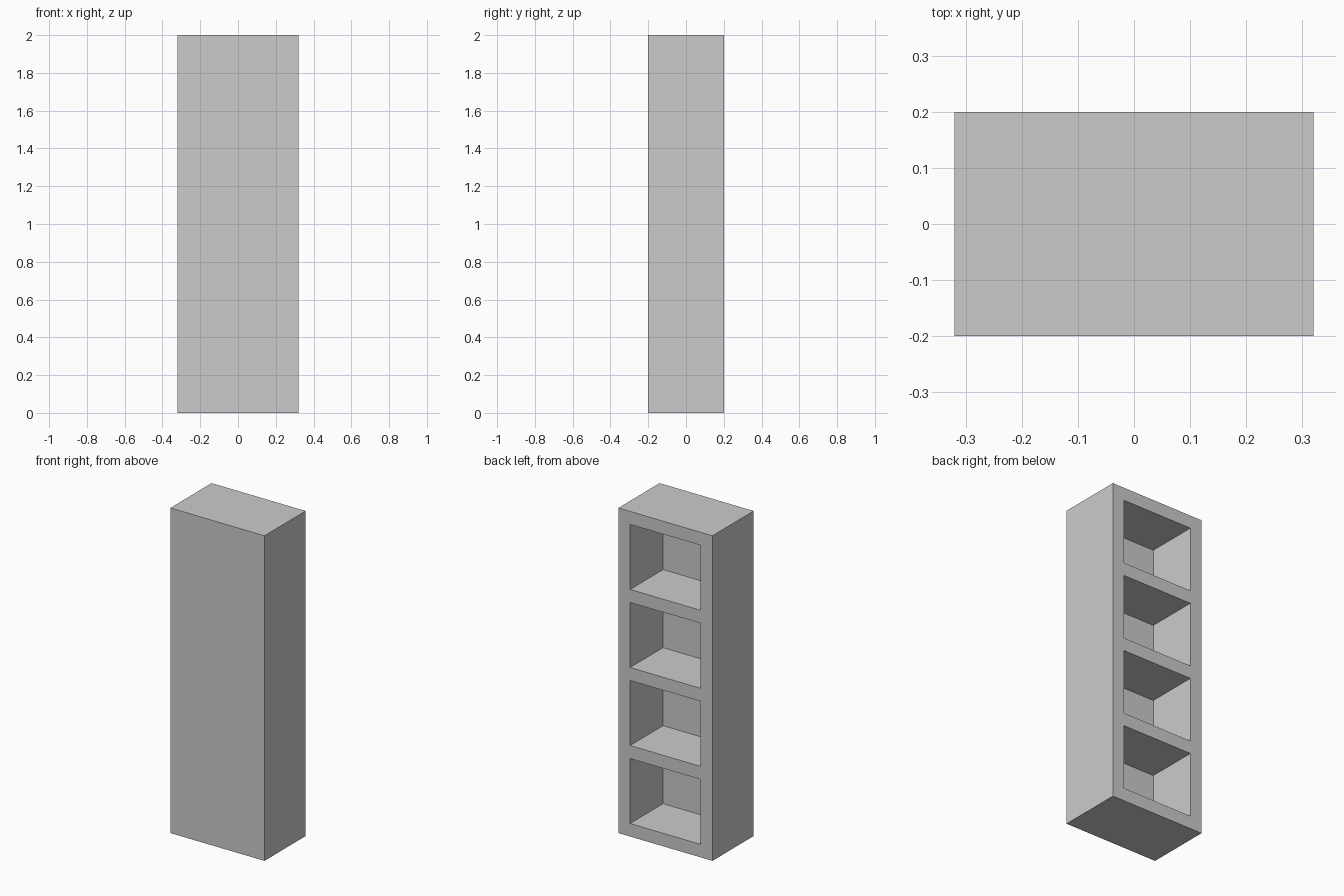
import bpy

# Remove the default cube
cube = bpy.data.objects.get("Cube")
if cube:
    bpy.data.objects.remove(cube, do_unlink=True)

WIDTH, DEPTH, HEIGHT = 0.64, 0.40, 2.0
BOARD = 0.08
BAYS = 4
PITCH = (HEIGHT - BOARD) / BAYS

# Single plain grey
grey = bpy.data.materials.new("plain grey")
grey.use_nodes = True
color = (0.6, 0.6, 0.6, 1.0)
grey.diffuse_color = color
grey.node_tree.nodes["Principled BSDF"].inputs["Base Color"].default_value = color


def box(name, size, center):
    bpy.ops.mesh.primitive_cube_add(size=1, location=center)
    obj = bpy.context.object
    obj.name = name
    obj.scale = size
    bpy.ops.object.transform_apply(location=False, rotation=False, scale=True)
    obj.data.materials.append(grey)
    return obj


# Solid carcass with a closed front, one continuous surface
carcass = box("shelf_carcass", (WIDTH, DEPTH, HEIGHT), (0, 0, HEIGHT / 2))

# Four equal bays cut in from the back
for i in range(BAYS):
    z = BOARD + i * PITCH + (PITCH - BOARD) / 2
    # the cutter reaches past the open side so the cut is clean
    cutter = box(f"bay_cutter_{i + 1}",
                 (WIDTH - 2 * BOARD, DEPTH, PITCH - BOARD), (0, BOARD, z))
    cutter.hide_render = True
    cutter.hide_viewport = True
    cutter.display_type = 'WIRE'
    cut = carcass.modifiers.new(f"bay_{i + 1}", 'BOOLEAN')
    cut.operation = 'DIFFERENCE'
    cut.solver = 'EXACT'
    cut.object = cutter

# Bake the cuts and discard the cutters
bpy.context.view_layer.update()
graph = bpy.context.evaluated_depsgraph_get()
mesh = bpy.data.meshes.new_from_object(carcass.evaluated_get(graph))
carcass.modifiers.clear()
carcass.data = mesh
for obj in [o for o in bpy.data.objects if o.name.startswith("bay_cutter")]:
    bpy.data.objects.remove(obj, do_unlink=True)
